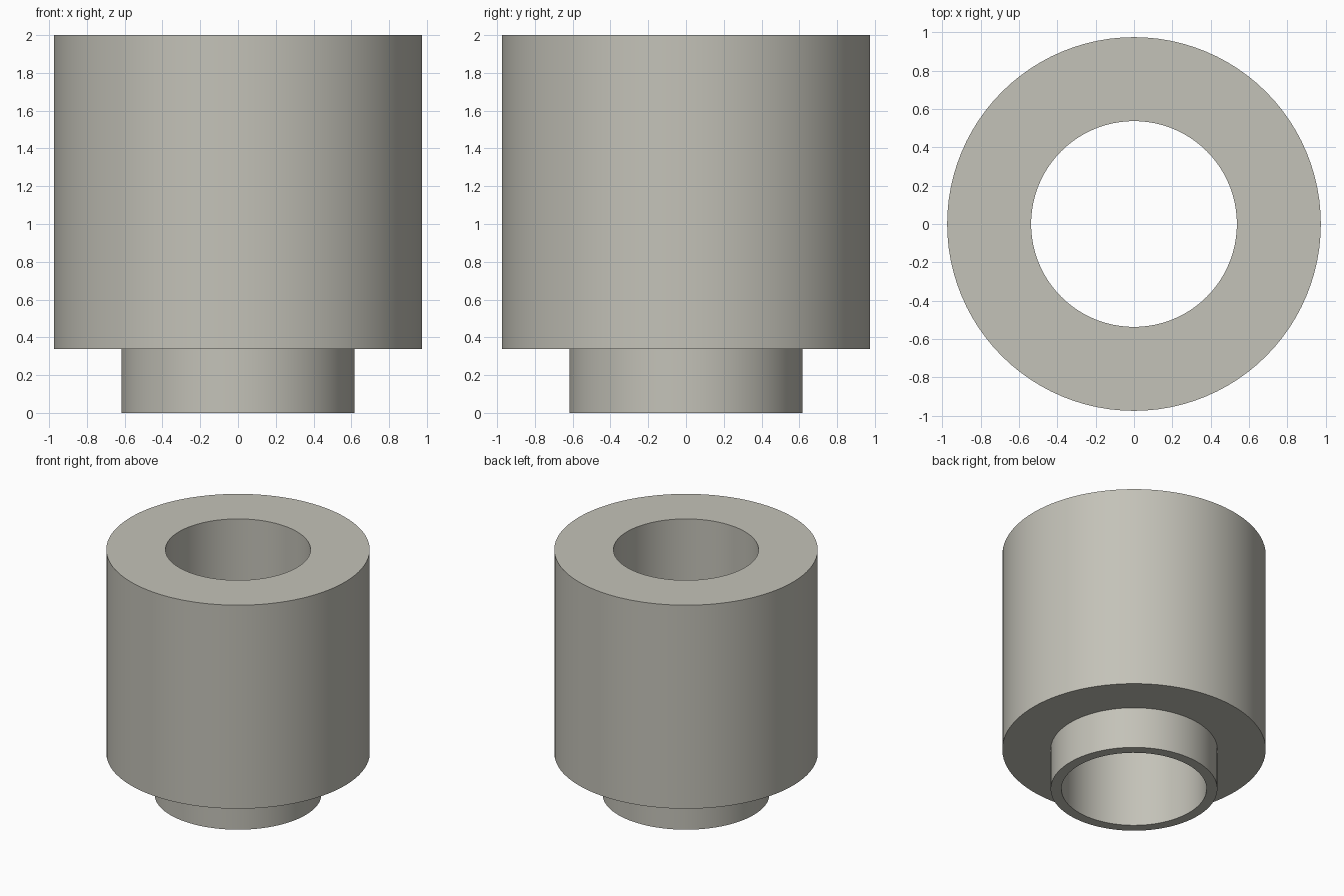
import bpy
import bmesh
import math

if "Cube" in bpy.data.objects:
    bpy.data.objects.remove(bpy.data.objects["Cube"], do_unlink=True)

# Main dimensions
BODY_R, NECK_R, BORE_R = 0.975, 0.617, 0.537
STEP_Z, TOP_Z = 0.338, 2.0
SEGMENTS = 96

# Warm grey material
grey = bpy.data.materials.new("warm_grey")
grey.use_nodes = True
colour = (0.55, 0.54, 0.48, 1.0)
grey.diffuse_color = colour
grey.node_tree.nodes["Principled BSDF"].inputs["Base Color"].default_value = colour


def lathe(name, profile):
    """Revolve a closed radius/height profile around z."""
    bm = bmesh.new()
    verts = [bm.verts.new((r, 0, z)) for r, z in profile]
    edges = [bm.edges.new((v, verts[(i + 1) % len(verts)])) for i, v in enumerate(verts)]
    bmesh.ops.spin(bm, geom=verts + edges, cent=(0, 0, 0), axis=(0, 0, 1),
                   angle=math.tau, steps=SEGMENTS, use_merge=True)
    bmesh.ops.remove_doubles(bm, verts=bm.verts, dist=0.0001)
    bmesh.ops.recalc_face_normals(bm, faces=bm.faces)
    mesh = bpy.data.meshes.new(name)
    bm.to_mesh(mesh)
    bm.free()
    mesh.materials.append(grey)
    obj = bpy.data.objects.new(name, mesh)
    bpy.context.collection.objects.link(obj)
    return obj


# Stepped bushing: wide body, narrow neck below, straight bore through both
bushing = lathe("stepped_bushing", [
    (BORE_R, 0), (NECK_R, 0), (NECK_R, STEP_Z),
    (BODY_R, STEP_Z), (BODY_R, TOP_Z), (BORE_R, TOP_Z),
])

# Smooth walls with sharp rims
bpy.ops.object.select_all(action="DESELECT")
bushing.select_set(True)
bpy.context.view_layer.objects.active = bushing
bpy.ops.object.shade_smooth_by_angle(angle=math.radians(30))
